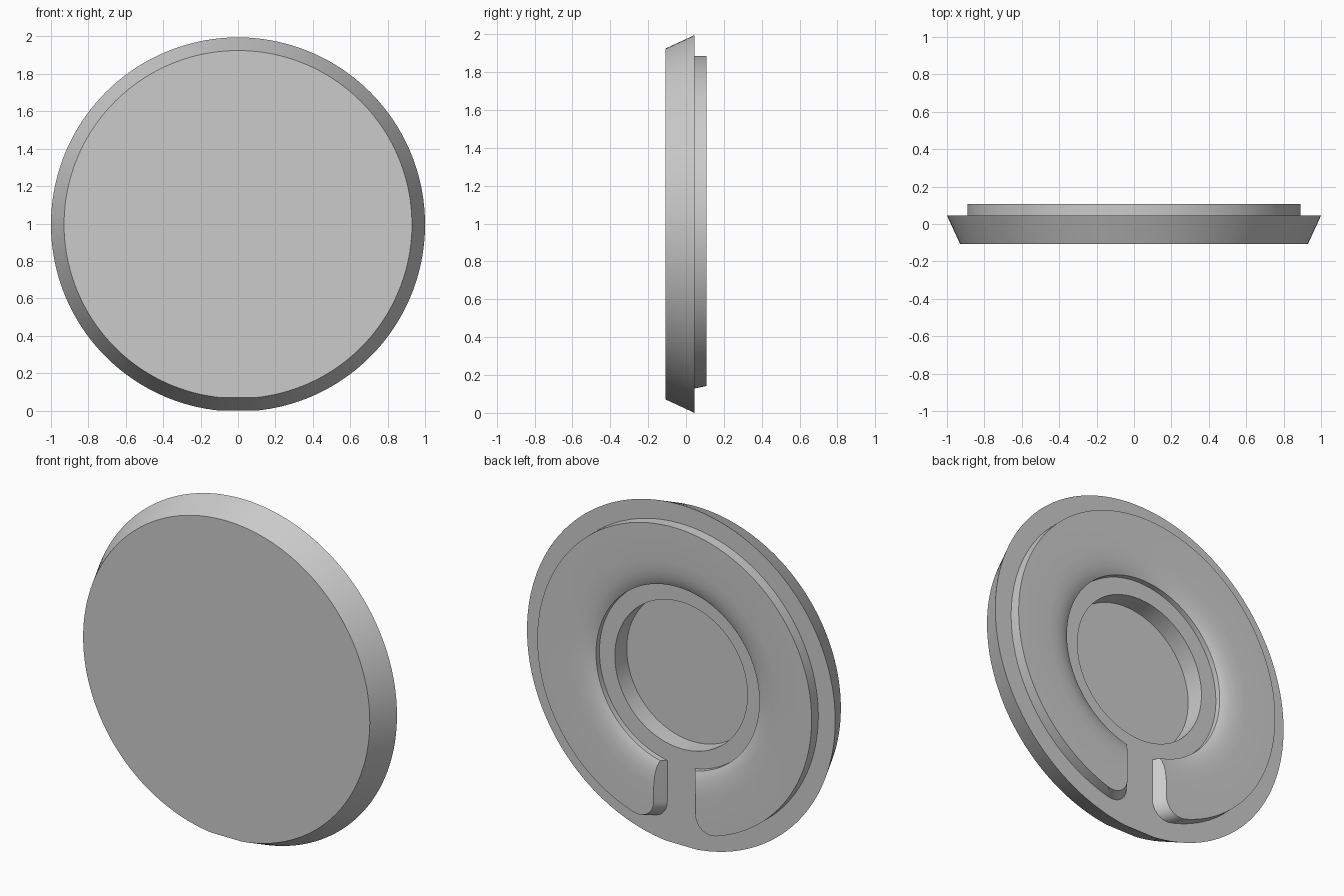
import bpy, bmesh, math

cube = bpy.data.objects.get("Cube")
if cube:
    bpy.data.objects.remove(cube, do_unlink=True)

CZ = 0.995                                # height of the disc axis
FRONT, BACK, TOP = -0.107, 0.045, 0.107   # depth levels along y
N = 160

grey = bpy.data.materials.new("plain grey")
grey.use_nodes = True
colour = (0.6, 0.6, 0.6, 1)
grey.diffuse_color = colour
grey.node_tree.nodes["Principled BSDF"].inputs["Base Color"].default_value = colour


def ring(bm, r, y, gap):
    """Circle of N points about the axis, leaving a chord of half-width gap at the bottom."""
    a = math.asin(gap / r) if gap else math.pi / N
    step = (2 * math.pi - 2 * a) / (N - 1)
    angles = [-math.pi / 2 + a + i * step for i in range(N)]
    return [bm.verts.new((r * math.cos(t), y, CZ + r * math.sin(t))) for t in angles]


def bridge(bm, a, b):
    n = len(a)
    for i in range(n):
        j = (i + 1) % n
        bm.faces.new((a[i], a[j], b[j], b[i]))


def finish(bm, name):
    bmesh.ops.recalc_face_normals(bm, faces=bm.faces)
    mesh = bpy.data.meshes.new(name)
    bm.to_mesh(mesh)
    bm.free()
    mesh.materials.append(grey)
    obj = bpy.data.objects.new(name, mesh)
    bpy.context.collection.objects.link(obj)
    return obj


def select_only(obj):
    bpy.ops.object.select_all(action="DESELECT")
    obj.select_set(True)
    bpy.context.view_layer.objects.active = obj


# Tapered disc with a flat foot and a round pocket in its back
bm = bmesh.new()
loops = [ring(bm, 0.93, FRONT, 0.1), ring(bm, 1.0, BACK, 0.1),
         ring(bm, 0.43, BACK, 0), ring(bm, 0.43, -0.065, 0)]
for a, b in zip(loops, loops[1:]):
    bridge(bm, a, b)
bm.faces.new(loops[0])
bm.faces.new(loops[-1])
disc = finish(bm, "disc_body")

# Raised ring whose face dips towards the inner edge
bm = bmesh.new()
profile = [(0.53, BACK - 0.01), (0.53, 0.077), (0.55, 0.087), (0.58, 0.096),
           (0.62, 0.103), (0.68, TOP), (0.89, TOP), (0.89, BACK - 0.01)]
loops = [ring(bm, r, y, 0) for r, y in profile]
for i, loop in enumerate(loops):
    bridge(bm, loop, loops[(i + 1) % len(loops)])
collar = finish(bm, "raised_ring")


# Slot cutter: walls lean outwards and flare round the ring's outer corners
def slot_outline(bm, y):
    w = 0.09 + 0.045 * (y - BACK) / (TOP - BACK)
    fillet = 0.1
    cx = w + fillet
    cz = -math.sqrt((0.89 - fillet) ** 2 - cx ** 2)
    end = 2 * math.pi + math.atan2(cz, cx)
    side = [(w, -0.3)]
    for i in range(17):
        t = math.pi + (end - math.pi) * i / 16
        side.append((cx + fillet * math.cos(t), cz + fillet * math.sin(t)))
    x, z = side[-1]
    side.append((x * 1.1, z * 1.1))
    points = side + [(-x, z) for x, z in reversed(side)]
    return [bm.verts.new((x, y, CZ + z)) for x, z in points]


bm = bmesh.new()
low, high = slot_outline(bm, 0.02), slot_outline(bm, 0.13)
bridge(bm, low, high)
bm.faces.new(low)
bm.faces.new(high)
cutter = finish(bm, "slot_cutter")
cutter.hide_render = True

select_only(collar)
cut = collar.modifiers.new("slot", "BOOLEAN")
cut.operation = "DIFFERENCE"
cut.solver = "EXACT"
cut.object = cutter
bpy.ops.object.modifier_apply(modifier=cut.name)
bpy.data.objects.remove(cutter, do_unlink=True)

# Smooth round walls, crisp edges
for obj in (disc, collar):
    select_only(obj)
    bpy.ops.object.shade_smooth_by_angle(angle=math.radians(30))
